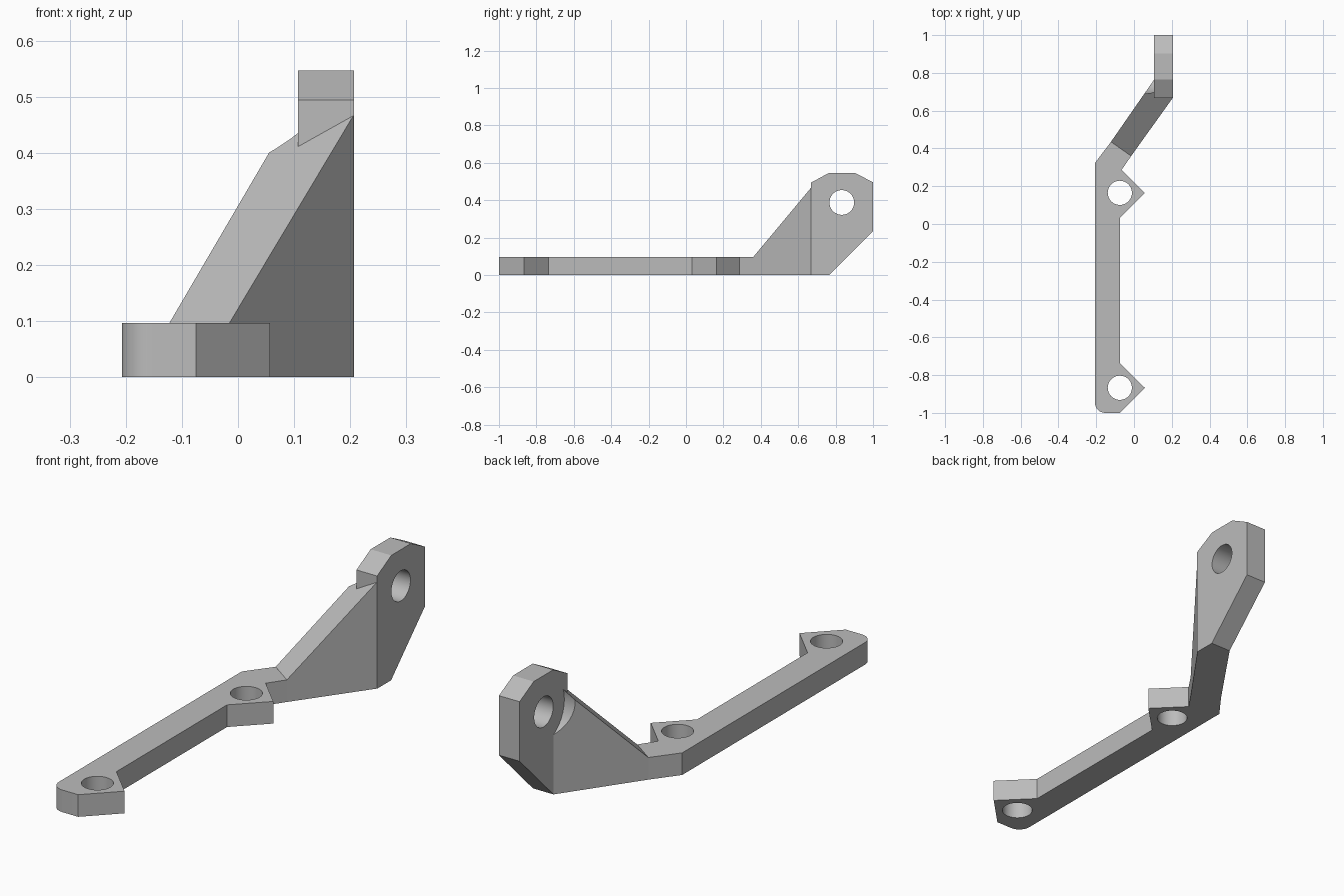
import bpy, bmesh, math
from mathutils import Vector, Matrix

cube = bpy.data.objects.get("Cube")
if cube:
    bpy.data.objects.remove(cube)

grey = bpy.data.materials.new("plain grey")
grey.use_nodes = True
GREY = (0.5, 0.5, 0.5, 1)
grey.diffuse_color = GREY
grey.node_tree.nodes["Principled BSDF"].inputs["Base Color"].default_value = GREY


def extrude(name, outline, vector, shape=None):
    """Solid from a closed outline swept along a vector; shape adjusts the swept end."""
    bm = bmesh.new()
    face = bm.faces.new([bm.verts.new(p) for p in outline])
    swept = bmesh.ops.extrude_face_region(bm, geom=[face], use_keep_orig=True)
    for v in (g for g in swept["geom"] if isinstance(g, bmesh.types.BMVert)):
        v.co += Vector(vector)
        if shape:
            v.co.z = shape(v.co)
    bmesh.ops.recalc_face_normals(bm, faces=bm.faces)
    mesh = bpy.data.meshes.new(name)
    bm.to_mesh(mesh)
    bm.free()
    mesh.materials.append(grey)
    obj = bpy.data.objects.new(name, mesh)
    bpy.context.collection.objects.link(obj)
    return obj


def drill(obj, centre, radius, axis):
    """Cut a round hole through a part."""
    bm = bmesh.new()
    turn = Matrix.Rotation(math.pi / 2, 4, "Y") if axis == "X" else Matrix()
    bmesh.ops.create_cone(bm, cap_ends=True, segments=48, radius1=radius, radius2=radius,
                          depth=1, matrix=Matrix.Translation(centre) @ turn)
    mesh = bpy.data.meshes.new("cutter")
    bm.to_mesh(mesh)
    bm.free()
    mesh.materials.append(grey)
    cutter = bpy.data.objects.new("cutter", mesh)
    cutter.hide_render = True
    bpy.context.collection.objects.link(cutter)
    cut = obj.modifiers.new("hole", "BOOLEAN")
    cut.operation, cut.solver, cut.object = "DIFFERENCE", "EXACT", cutter
    graph = bpy.context.evaluated_depsgraph_get()
    obj.data = bpy.data.meshes.new_from_object(obj.evaluated_get(graph))
    obj.modifiers.clear()
    bpy.data.objects.remove(cutter)


HEIGHT = 0.097                        # thickness of the flat rail
LEFT, RIGHT = -0.207, -0.075          # rail sides
INNER, OUTER = 0.107, 0.207           # lug plate sides
FOOT_A, FOOT_B = Vector((-0.015, 0.36)), Vector((-0.122, 0.435))   # foot of the slope
ALONG = Vector((0.574, 0.819))        # direction of the angled arm
HOLE_Y, HOLE_Z = 0.833, 0.388

# Flat rail with one rounded corner and two pointed ears
ROUND = 0.055
corner = [(LEFT + ROUND - ROUND * math.cos(a), -1 + ROUND - ROUND * math.sin(a))
          for a in (math.pi / 2 * i / 8 for i in range(9))]
rail_outline = corner + [
    (RIGHT, -1), (0.057, -0.867), (RIGHT, -0.735),
    (RIGHT, 0.031), (0.057, 0.163), (-0.066, 0.286),
    tuple(FOOT_A), tuple(FOOT_B), (LEFT, 0.322)]
rail = extrude("mounting_rail", [(x, y, 0) for x, y in rail_outline], (0, 0, HEIGHT))
for y in (-0.867, 0.165):
    drill(rail, (RIGHT, y, 0), 0.064, "Z")

# Angled arm rising to the lug, with a round clearance behind the lug hole
arm_outline = [tuple(FOOT_A), (OUTER, 0.67), (INNER, 0.67), (INNER, 0.765), tuple(FOOT_B)]
arm = extrude("sloped_arm", [(x, y, 0) for x, y in arm_outline], (0, 0, HEIGHT),
              lambda p: HEIGHT + 0.974 * max(0, (p.xy - FOOT_A).dot(ALONG)))
drill(arm, (INNER, HOLE_Y, HOLE_Z), 0.143, "X")

# Upright lug plate with a cross hole
lug_outline = [(0.668, 0), (0.765, 0), (1, 0.235), (1, 0.496),
               (0.902, 0.547), (0.766, 0.547), (0.668, 0.494)]
lug = extrude("upright_lug", [(INNER, y, z) for y, z in lug_outline], (OUTER - INNER, 0, 0))
drill(lug, (INNER, HOLE_Y, HOLE_Z), 0.066, "X")

# Smooth the hole walls and rounded corner only
for obj in (rail, arm, lug):
    bpy.ops.object.select_all(action="DESELECT")
    obj.select_set(True)
    bpy.context.view_layer.objects.active = obj
    bpy.ops.object.shade_smooth_by_angle(angle=math.radians(20))
